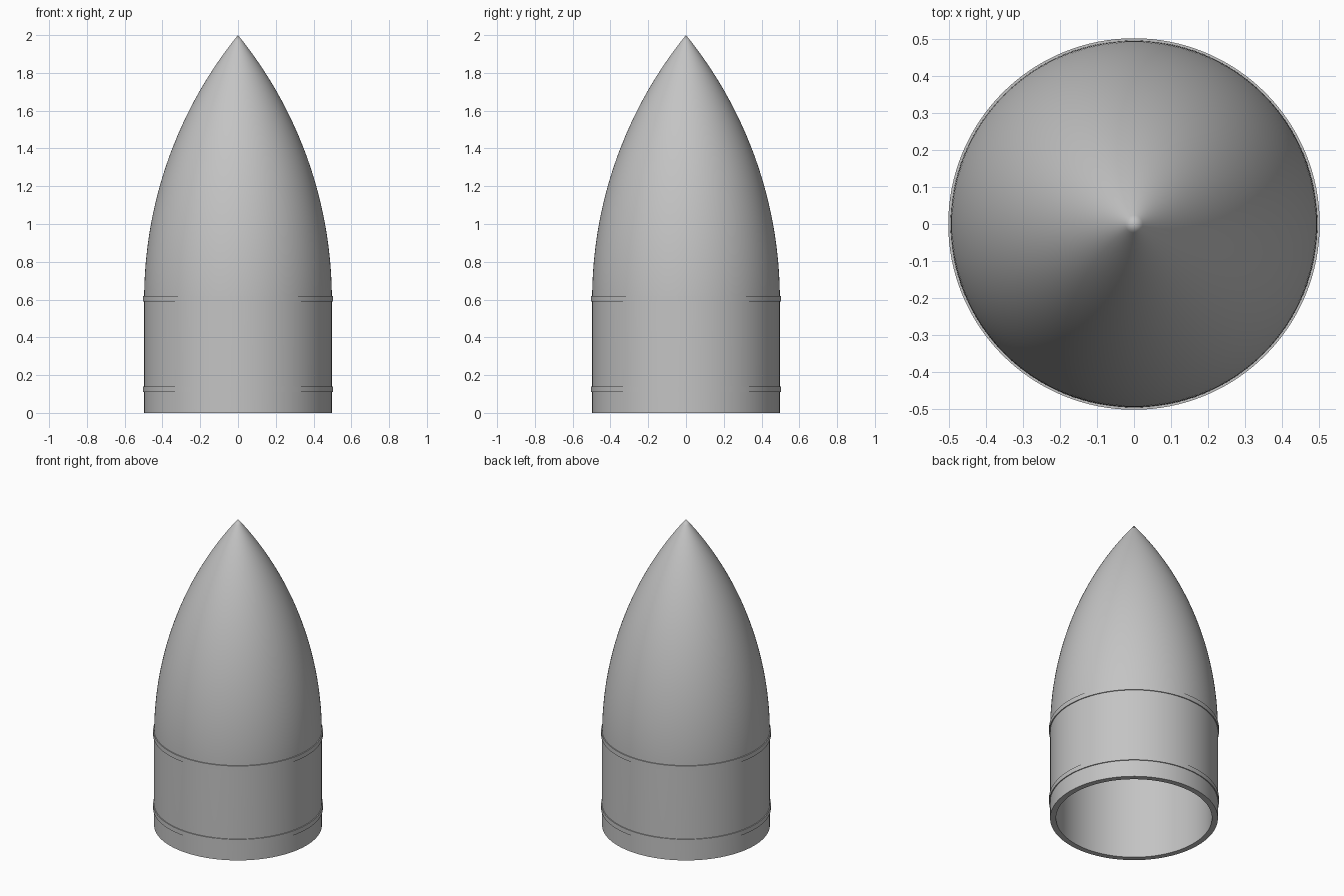
import bpy, bmesh, math

cube = bpy.data.objects.get("Cube")
if cube:
    bpy.data.objects.remove(cube, do_unlink=True)

SIDES = 128
RADIUS, WALL, SHOULDER, HEIGHT = 0.497, 0.035, 0.6, 2.0

grey = bpy.data.materials.new("plain_grey")
grey.use_nodes = True
colour = (0.55, 0.55, 0.55, 1)
grey.diffuse_color = colour
grey.node_tree.nodes["Principled BSDF"].inputs["Base Color"].default_value = colour


def ogive(radius, top, steps=40):
    """Arc from the shoulder, tangent to the cylinder, up to a point on the axis."""
    length = top - SHOULDER
    rho = (radius ** 2 + length ** 2) / (2 * radius)
    sweep = math.asin(length / rho)
    points = []
    for i in range(steps + 1):
        a = sweep * i / steps
        points.append((max(0, radius - rho * (1 - math.cos(a))),
                       SHOULDER + rho * math.sin(a)))
    points[-1] = (0, top)
    return points


def lathe(name, profile, closed=False):
    """Spin an (r, z) profile around the vertical axis."""
    bm = bmesh.new()
    verts = [bm.verts.new((r, 0, z)) for r, z in profile]
    pairs = list(zip(verts, verts[1:]))
    if closed:
        pairs.append((verts[-1], verts[0]))
    edges = [bm.edges.new(p) for p in pairs]
    bmesh.ops.spin(bm, geom=verts + edges, cent=(0, 0, 0), axis=(0, 0, 1),
                   angle=math.tau, steps=SIDES, use_duplicate=False)
    bmesh.ops.remove_doubles(bm, verts=bm.verts, dist=1e-5)
    bmesh.ops.recalc_face_normals(bm, faces=bm.faces)
    mesh = bpy.data.meshes.new(name)
    bm.to_mesh(mesh)
    bm.free()
    mesh.materials.append(grey)
    obj = bpy.data.objects.new(name, mesh)
    bpy.context.collection.objects.link(obj)
    bpy.ops.object.select_all(action='DESELECT')
    obj.select_set(True)
    bpy.context.view_layer.objects.active = obj
    bpy.ops.object.shade_smooth_by_angle(angle=math.radians(30))
    return obj


# Hollow nose shell: inner skin from the tip down, bottom rim, outer skin to the tip
inner_radius = RADIUS - WALL
inner = ogive(inner_radius, HEIGHT - WALL * 1.6)
outer = ogive(RADIUS, HEIGHT)
lathe("nose_shell", inner[::-1] + [(inner_radius, 0), (RADIUS, 0)] + outer)

# Thin raised bands around the shoulder and near the base
for name, z in (("shoulder_band", 0.605), ("base_band", 0.125)):
    half = 0.015
    lathe(name, [(RADIUS - 0.01, z - half), (RADIUS + 0.006, z - half),
                 (RADIUS + 0.006, z + half), (RADIUS - 0.01, z + half)], closed=True)
